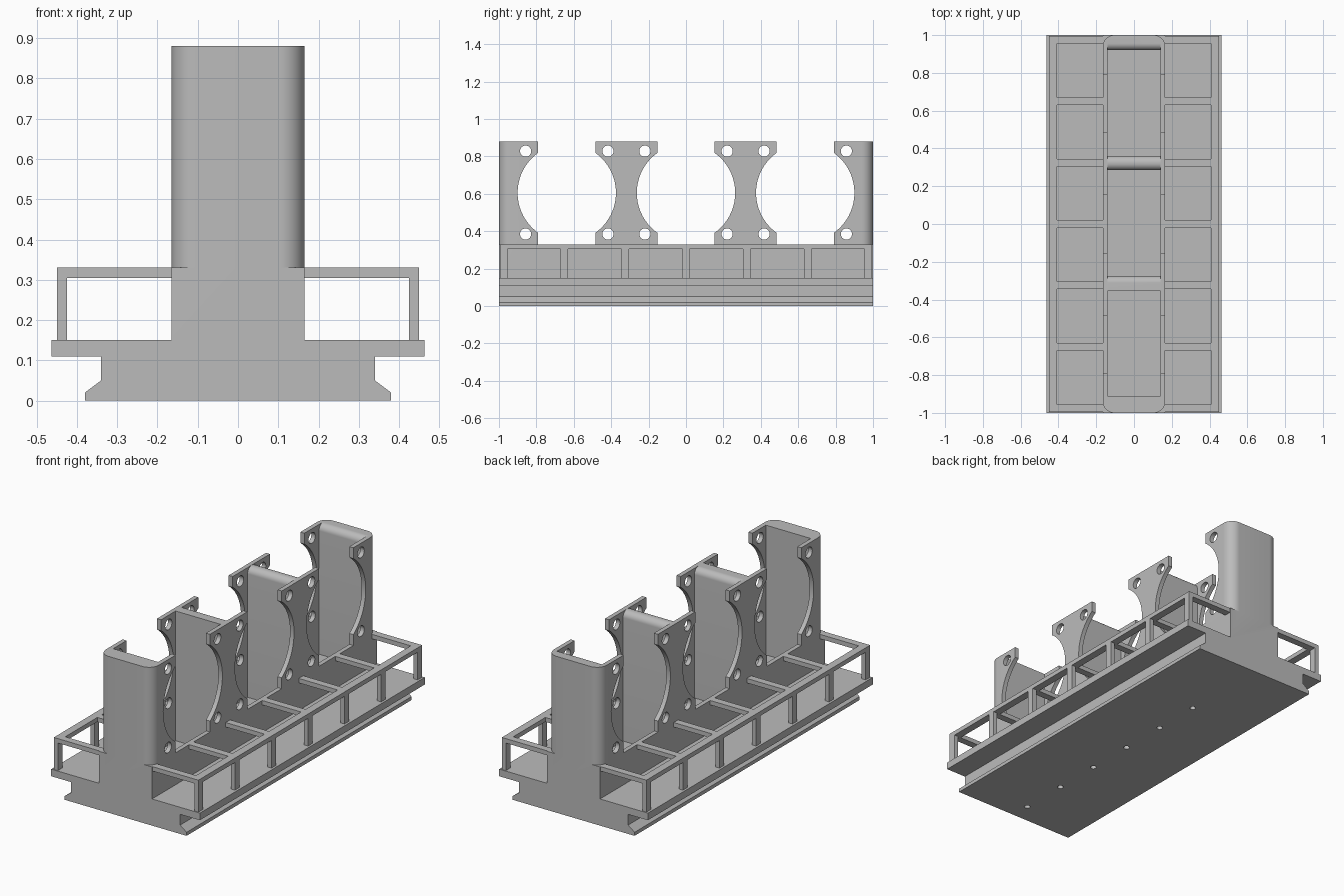
import bpy, bmesh, math
from mathutils import Matrix, Vector

if "Cube" in bpy.data.objects:
    bpy.data.objects.remove(bpy.data.objects["Cube"])

grey = bpy.data.materials.new("plain grey")
grey.diffuse_color = (0.5, 0.5, 0.5, 1)
grey.use_nodes = True
grey.node_tree.nodes["Principled BSDF"].inputs["Base Color"].default_value = grey.diffuse_color


def make(name, bm):
    bmesh.ops.recalc_face_normals(bm, faces=bm.faces)
    me = bpy.data.meshes.new(name)
    bm.to_mesh(me)
    bm.free()
    me.materials.append(grey)
    ob = bpy.data.objects.new(name, me)
    bpy.context.collection.objects.link(ob)
    return ob


def box(bm, x0, x1, y0, y1, z0, z1):
    m = Matrix.Translation(((x0 + x1) / 2, (y0 + y1) / 2, (z0 + z1) / 2))
    m = m @ Matrix.Diagonal((x1 - x0, y1 - y0, z1 - z0, 1))
    bmesh.ops.create_cube(bm, size=1, matrix=m)


def prism(bm, pts, vec):
    f = bm.faces.new([bm.verts.new(p) for p in pts])
    ext = bmesh.ops.extrude_face_region(bm, geom=[f], use_keep_orig=True)["geom"]
    bmesh.ops.translate(bm, vec=Vector(vec), verts=[v for v in ext if isinstance(v, bmesh.types.BMVert)])


def rod(bm, x, y, z, r, depth, axis, seg):
    m = Matrix.Translation((x, y, z))
    if axis == 'X':
        m = m @ Matrix.Rotation(math.pi / 2, 4, 'Y')
    bmesh.ops.create_cone(bm, cap_ends=True, segments=seg, radius1=r, radius2=r, depth=depth, matrix=m)


def cut(ob, bm):
    cutter = make("cutter", bm)
    cutter.hide_render = True
    mod = ob.modifiers.new("cut", 'BOOLEAN')
    mod.operation = 'DIFFERENCE'
    mod.solver = 'EXACT'
    mod.object = cutter
    bpy.ops.object.select_all(action='DESELECT')
    ob.select_set(True)
    bpy.context.view_layer.objects.active = ob
    bpy.ops.object.modifier_apply(modifier=mod.name)
    bpy.data.objects.remove(cutter)


def smooth(ob):
    bpy.ops.object.select_all(action='DESELECT')
    ob.select_set(True)
    bpy.context.view_layer.objects.active = ob
    bpy.ops.object.shade_smooth_by_angle(angle=math.radians(30))


# Base: dovetail foot with a wider deck
half = [(0.38, 0), (0.38, 0.02), (0.34, 0.05), (0.34, 0.11), (0.463, 0.11), (0.463, 0.15)]
outline = half + [(-x, z) for x, z in reversed(half)]
bm = bmesh.new()
prism(bm, [(x, -1, z) for x, z in outline], (0, 2, 0))
base = make("base", bm)

# Row of screw holes under the base
bm = bmesh.new()
for i in range(6):
    rod(bm, 0, -0.887 + 0.275 * i, 0.03, 0.016, 0.12, 'Z', 24)
cut(base, bm)
smooth(base)

# Tower: a long block, hollowed and cut into holder plates
W, T, TOP, LEDGE = 0.165, 0.14, 0.88, 0.33
bm = bmesh.new()
box(bm, -W, W, -1, 1, 0.15, TOP)
tower = make("holder_tower", bm)

# Rounded outer corners above the ledge
bm = bmesh.new()
R = 0.06
for sx in (-1, 1):
    for sy in (-1, 1):
        arc = [(W - R + R * math.sin(a), 1 - R + R * math.cos(a))
               for a in (math.pi / 2 * i / 12 for i in range(13))]
        pts = arc + [(W + 0.02, 1 - R), (W + 0.02, 1.02), (W - R, 1.02)]
        prism(bm, [(sx * x, sy * y, LEDGE) for x, y in pts], (0, 0, 0.7))
cut(tower, bm)

# Three bays, two of them flared at the top edges
bm = bmesh.new()
for y0, y1, r in ((-0.91, -0.355, 0), (-0.275, 0.285, 0.036), (0.36, 0.92, 0.036)):
    right, left = [(y1, 0.1)], [(y0, 0.1)]
    if r:
        for i in range(11):
            a = math.pi / 2 * i / 10
            dy, z = r * (1 - math.cos(a)), TOP - r + r * math.sin(a)
            right.append((y1 + dy, z))
            left.append((y0 - dy, z))
    right.append((y1 + r, 0.95))
    left.append((y0 - r, 0.95))
    prism(bm, [(-T, y, z) for y, z in right + left[::-1]], (2 * T, 0, 0))
cut(tower, bm)

# Side openings: straight slots, then round bores, then bolt holes
slots, bores, bolts = bmesh.new(), bmesh.new(), bmesh.new()
for c in (-0.6375, 0, 0.6375):
    box(slots, -0.3, 0.3, c - 0.153, c + 0.153, LEDGE, 1)
    rod(bores, 0, c, 0.605, 0.263, 0.6, 'X', 64)
    for dy in (-0.22, 0.22):
        for z in (0.385, 0.828):
            rod(bolts, 0, c + dy, z, 0.03, 0.6, 'X', 24)
for cutter in (slots, bores, bolts):
    cut(tower, cutter)
smooth(tower)

# Side racks: long rail, cross bars and posts on both sides
for side, s in (("left", -1), ("right", 1)):
    def span(a, b):
        return sorted((s * a, s * b))
    bm = bmesh.new()
    box(bm, *span(0.407, 0.45), -0.995, 0.995, 0.305, LEDGE)
    make(side + "_rail", bm)
    bars, posts = bmesh.new(), bmesh.new()
    for i in range(-3, 4):
        y = 0.325 * i
        y0, y1 = y - 0.02, y + 0.02
        box(bars, *span(W, 0.407), y0, y1, 0.305, LEDGE)
        box(posts, *span(0.425, 0.45), y0, y1, 0.15, 0.305)
    make(side + "_cross_bars", bars)
    make(side + "_posts", posts)
